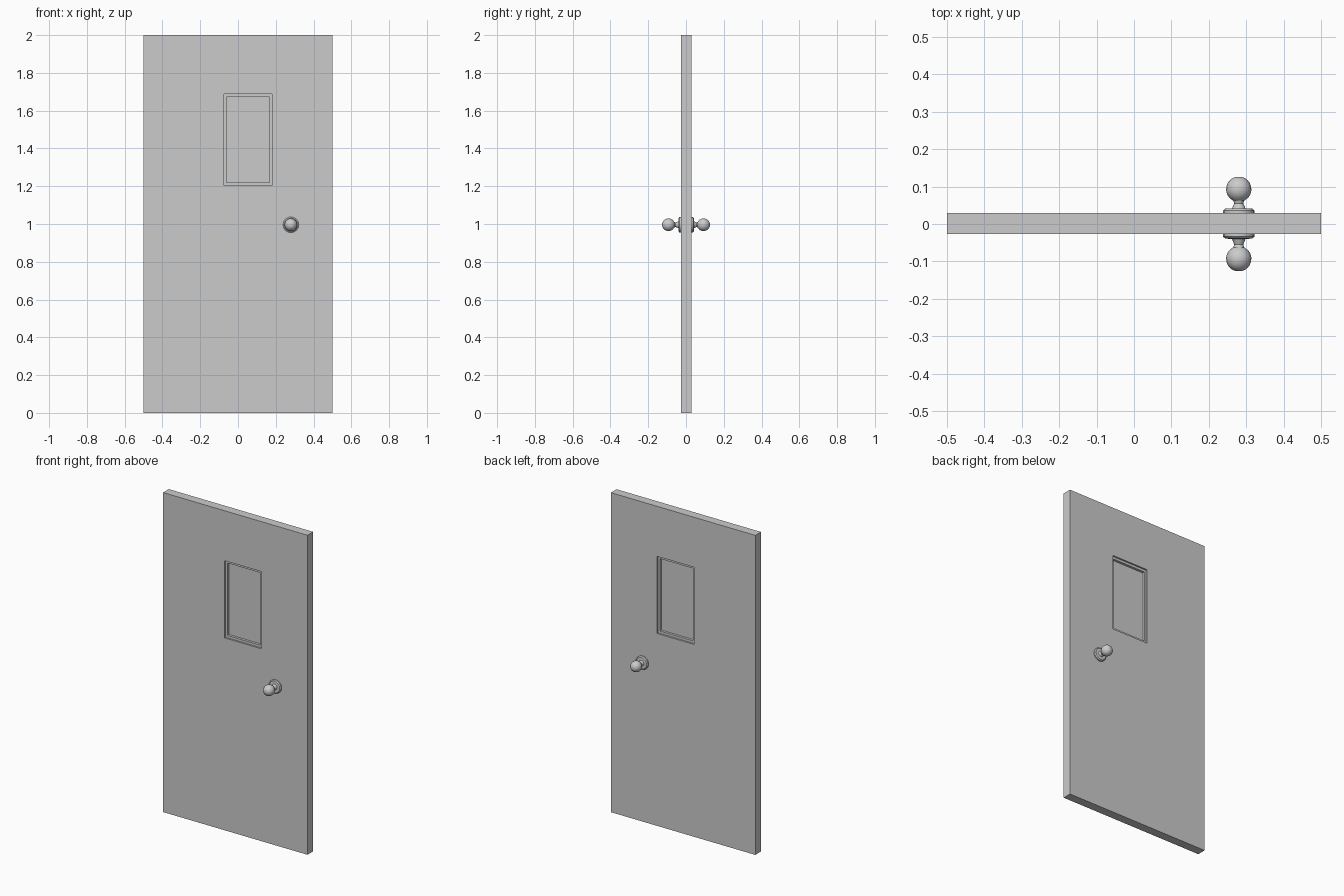
import bpy, bmesh, math

if "Cube" in bpy.data.objects:
    bpy.data.objects.remove(bpy.data.objects["Cube"])

FRONT, BACK = -0.027, 0.029       # slab faces
MID = (FRONT + BACK) / 2


def finish(bm, name, smooth=False):
    bmesh.ops.recalc_face_normals(bm, faces=bm.faces)
    mesh = bpy.data.meshes.new(name)
    bm.to_mesh(mesh)
    bm.free()
    obj = bpy.data.objects.new(name, mesh)
    bpy.context.collection.objects.link(obj)
    if smooth:
        bpy.context.view_layer.objects.active = obj
        obj.select_set(True)
        bpy.ops.object.shade_smooth_by_angle(angle=math.radians(35))
        obj.select_set(False)
    return obj


def skin(bm, loops):
    # join successive vertex loops and cap both ends
    for a, b in zip(loops, loops[1:]):
        n = len(a)
        for i in range(n):
            j = (i + 1) % n
            bm.faces.new((a[i], a[j], b[j], b[i]))
    bm.faces.new(loops[0])
    bm.faces.new(loops[-1])


# Door slab with a stepped window recess on both faces and a thin central pane
slab = (-0.5, 0.5, 0.0, 2.0)
opening = (-0.074, 0.180, 1.204, 1.687)
pane = (-0.062, 0.168, 1.219, 1.672)
steps = [(pane, MID - 0.003), (pane, FRONT + 0.010), (opening, FRONT + 0.010),
         (opening, FRONT), (slab, FRONT), (slab, BACK), (opening, BACK),
         (opening, BACK - 0.010), (pane, BACK - 0.010), (pane, MID + 0.003)]
bm = bmesh.new()
loops = []
for (x0, x1, z0, z1), y in steps:
    loops.append([bm.verts.new((x, y, z)) for x, z in
                  ((x0, z0), (x1, z0), (x1, z1), (x0, z1))])
skin(bm, loops)
finish(bm, "door_panel")


# Turned knobs: rosette, tapered neck and ball
def knob(name, face_y, side, sides=16):
    ball_r, ball_c = 0.034, 0.126 - 0.033
    profile = [(0.042, abs(face_y) - 0.004), (0.042, abs(face_y) + 0.007),
               (0.036, abs(face_y) + 0.012), (0.018, abs(face_y) + 0.013),
               (0.012, 0.055)]
    for k in range(8):
        t = math.radians(-65 + k * 20)
        profile.append((ball_r * math.cos(t), ball_c + ball_r * math.sin(t)))
    profile.append((0.006, 0.126))
    bm = bmesh.new()
    rings = []
    for r, d in profile:
        rings.append([bm.verts.new((0.28 + r * math.cos(a), side * d, 0.996 + r * math.sin(a)))
                      for a in (2 * math.pi * i / sides for i in range(sides))])
    skin(bm, rings)
    finish(bm, name, smooth=True)


knob("front_knob", FRONT, -1)
knob("back_knob", BACK, 1)
